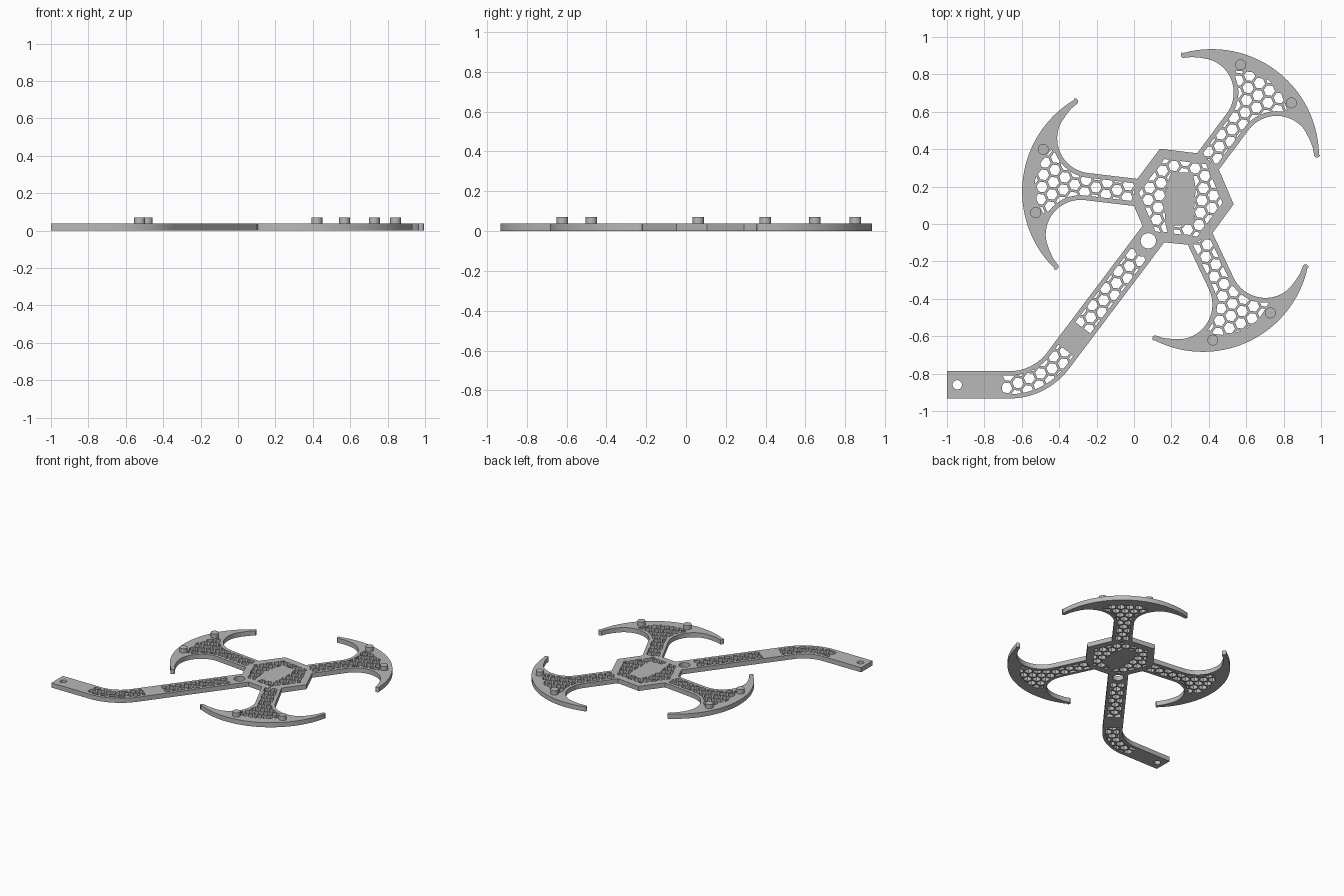
import bpy, bmesh
from math import sin, cos, pi, radians, sqrt, ceil
from mathutils import Vector
from mathutils.geometry import delaunay_2d_cdt

if "Cube" in bpy.data.objects:
    bpy.data.objects.remove(bpy.data.objects["Cube"])

HUB = Vector((0.25, 0.14))
HUB_R = 0.285
HALF = 0.073            # half width of every arm
THICK = 0.037
ARMS = (-64.7, 53.2, 173.2)
TAIL = 233
BEND_T, BEND_R, BEND_A = 1.09, 0.325, radians(53)
TAIL_END = 1.726

grey = bpy.data.materials.new("plain grey")
grey.use_nodes = True
colour = (0.48, 0.48, 0.48, 1)
grey.diffuse_color = colour
grey.node_tree.nodes["Principled BSDF"].inputs["Base Color"].default_value = colour


def place(points, angle):
    """Turn (along, left) points of an arm into plan positions."""
    a = radians(angle)
    d, p = Vector((cos(a), sin(a))), Vector((-sin(a), cos(a)))
    return [HUB + d * u + p * v for u, v in points]


def arc(cx, cy, r, start, end, n):
    return [(cx + r * cos(radians(start + (end - start) * i / n)),
             cy + r * sin(radians(start + (end - start) * i / n))) for i in range(n + 1)]


def mirrored(half):
    """Right side outwards, then left side back; half starts on the axis."""
    return [(u, -v) for u, v in reversed(half[1:])] + half


def tail_point(t, v):
    """Point at length t along the bent tail, v to its left."""
    length = BEND_R * BEND_A
    s = min(max((t - BEND_T) / length, 0), 1) * BEND_A
    extra = max(t - BEND_T - length, 0)
    r = BEND_R + v
    u = min(t, BEND_T) + r * sin(s) + extra * cos(s)
    return (u, -BEND_R + r * cos(s) - extra * sin(s))


def tail_strip(t0, t1, half):
    n = ceil((t1 - t0) / 0.025)
    ts = [t0 + (t1 - t0) * i / n for i in range(n + 1)]
    pts = [tail_point(t, -half) for t in ts] + [tail_point(t, half) for t in reversed(ts)]
    return place(pts, TAIL)


def ring(centre, r, n, turn=0):
    return [centre + Vector((cos(turn + 2 * pi * i / n), sin(turn + 2 * pi * i / n))) * r
            for i in range(n)]


def clip(subject, convex):
    """Part of the subject polygon inside a counterclockwise convex one."""
    for i, a in enumerate(convex):
        edge = convex[(i + 1) % len(convex)] - a
        result = []
        for j, q in enumerate(subject):
            p = subject[j - 1]
            sp, sq = edge.cross(p - a), edge.cross(q - a)
            if (sp >= 0) != (sq >= 0):
                result.append(p.lerp(q, sp / (sp - sq)))
            if sq >= 0:
                result.append(q)
        subject = result
    return [q for j, q in enumerate(subject) if (q - subject[j - 1]).length > 1e-4]


def area(poly):
    return sum(poly[j - 1].cross(q) for j, q in enumerate(poly)) / 2


def inside(point, poly):
    odd = False
    for j, q in enumerate(poly):
        p = poly[j - 1]
        if (p.y > point.y) != (q.y > point.y):
            if point.x < p.x + (q.x - p.x) * (point.y - p.y) / (q.y - p.y):
                odd = not odd
    return odd


# Plate outline: three anchor-shaped arms, hub corners and the bent tail
root = HUB_R - HALF / sqrt(3)
arm_half = (arc(0.277, 0, 0.573, 0, 52.5, 24)
            + arc(0.622, 0.444, 0.017, 60, 200, 6)
            + [(0.638, 0.404), (0.664, 0.362), (0.682, 0.325)]
            + arc(0.508, 0.26, 0.187, 12, -90, 18)
            + [(root, HALF)])
outline = []
for angle, corner in zip(ARMS, (-7, 113, None)):
    outline += place(mirrored(arm_half), angle)
    if corner is not None:
        outline += place([(HUB_R, 0)], corner)
outline += tail_strip(root, TAIL_END, HALF)

# Areas that carry the honeycomb
web_half = ([(0.785, 0.0), (0.765, 0.1), (0.735, 0.148)]
            + arc(0.508, 0.26, 0.212, -20, -90, 12) + [(0.25, 0.048)])
regions = [place(mirrored(web_half), a) for a in ARMS]
regions += [tail_strip(0.37, 0.87, 0.05), tail_strip(1.02, 1.43, 0.05)]
# Hub honeycomb wraps around a solid centre pad
pad = [(-0.07, -0.187), (-0.08, -0.15), (-0.09, -0.03), (-0.065, 0.1), (-0.05, 0.135),
       (0.065, 0.135), (0.08, 0.05), (0.065, -0.14), (-0.04, -0.15), (-0.04, -0.191)]
regions.append(ring(HUB, 0.225, 6, radians(293)) + [HUB + Vector(p) for p in pad])

# Honeycomb holes, trimmed to the areas
PITCH, CELL = 0.066, 0.0305
step_a = Vector((cos(radians(83)), sin(radians(83)))) * PITCH
step_b = Vector((cos(radians(23)), sin(radians(23)))) * PITCH
holes = []
for i in range(-30, 31):
    for j in range(-30, 31):
        centre = HUB + step_a * i + step_b * j
        if abs(centre.x) > 1.1 or abs(centre.y) > 1.1:
            continue
        cell = ring(centre, CELL, 6, radians(53))
        for region in regions:
            hole = clip(region, cell)
            if len(hole) > 2 and abs(area(hole)) > 6e-5:
                holes.append(hole)

# Round holes at the hub corner and at the tail end
holes.append(ring(place([(0.288, 0)], TAIL)[0], 0.041, 32))
holes.append(ring(place([tail_point(1.67, 0)], TAIL)[0], 0.025, 24))


def finish(name, bm):
    mesh = bpy.data.meshes.new(name)
    bmesh.ops.recalc_face_normals(bm, faces=bm.faces)
    bm.to_mesh(mesh)
    bm.free()
    mesh.materials.append(grey)
    obj = bpy.data.objects.new(name, mesh)
    bpy.context.collection.objects.link(obj)
    bpy.ops.object.select_all(action='DESELECT')
    obj.select_set(True)
    bpy.context.view_layer.objects.active = obj
    bpy.ops.object.shade_smooth_by_angle(angle=radians(30))
    return obj


# Triangulate the plan and keep what is in the outline but in no hole
points, edges = [], []
for loop in [outline] + holes:
    first, n = len(points), len(loop)
    points += loop
    edges += [(first + k, first + (k + 1) % n) for k in range(n)]
plan = delaunay_2d_cdt(points, edges, [], 0, 1e-6)
bm = bmesh.new()
corners = [bm.verts.new((p.x, p.y, 0)) for p in plan[0]]
for tri in plan[2]:
    middle = sum((plan[0][k] for k in tri), Vector((0, 0))) / len(tri)
    near = [h for h in holes if (h[0] - middle).length < 0.09]
    if inside(middle, outline) and not any(inside(middle, h) for h in near):
        bm.faces.new([corners[k] for k in tri])
bmesh.ops.delete(bm, geom=[v for v in bm.verts if not v.link_faces], context='VERTS')

# Give the plate its thickness
top = bmesh.ops.extrude_face_region(bm, geom=bm.faces[:], use_keep_orig=True)["geom"]
bmesh.ops.translate(bm, verts=[g for g in top if isinstance(g, bmesh.types.BMVert)],
                    vec=(0, 0, THICK))
finish("frame_plate", bm)

# Two round pegs on each arm head
for n, angle in enumerate(ARMS):
    for side, v in (("right", -0.17), ("left", 0.17)):
        spot = place([(0.761, v)], angle)[0]
        bm = bmesh.new()
        bmesh.ops.create_cone(bm, cap_ends=True, segments=32, radius1=0.029,
                              radius2=0.029, depth=0.036)
        peg = finish(f"arm_{n + 1}_{side}_peg", bm)
        peg.location = (spot.x, spot.y, THICK + 0.016)
